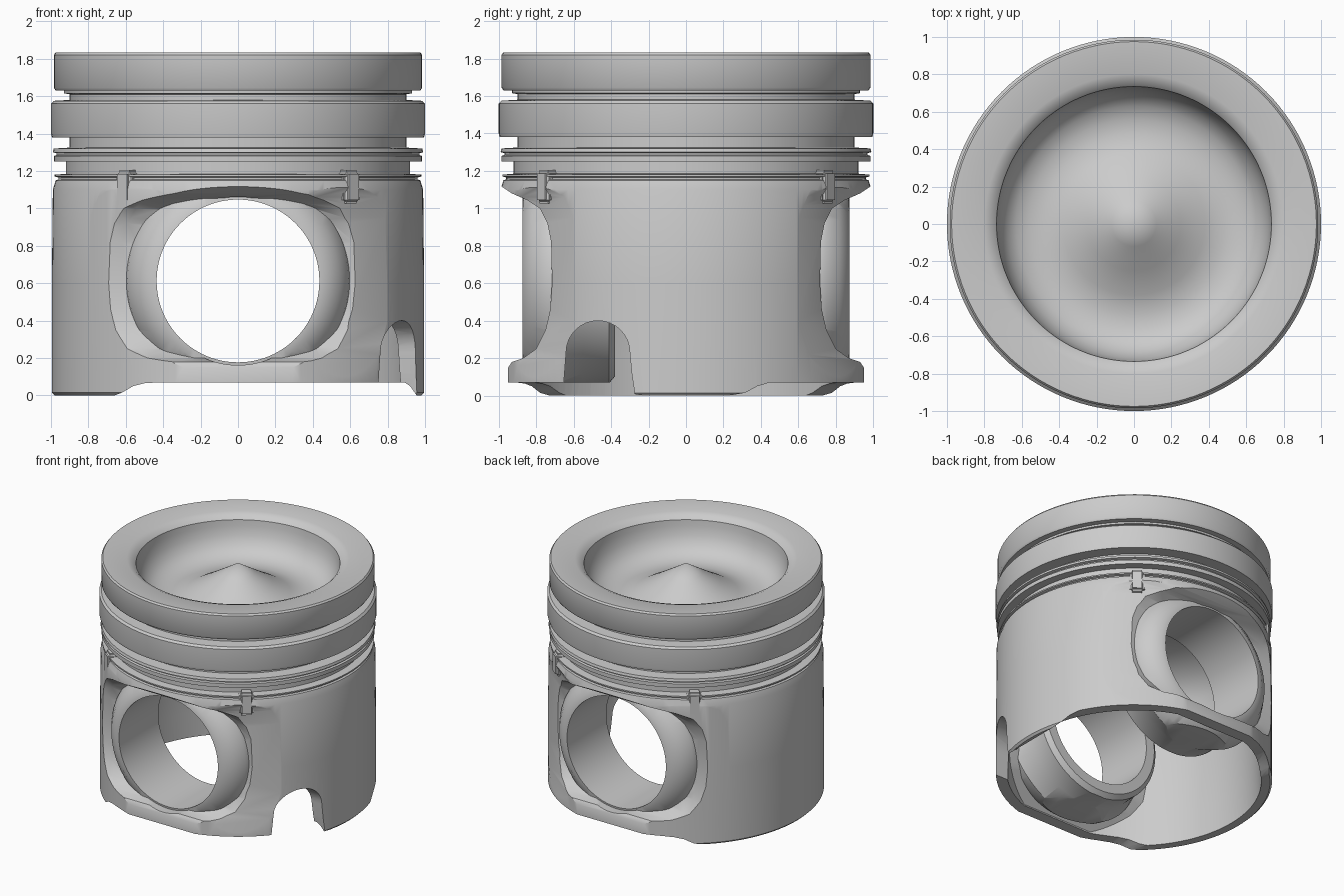
import bpy, bmesh, math
from mathutils import Matrix, Vector

if "Cube" in bpy.data.objects:
    bpy.data.objects.remove(bpy.data.objects["Cube"])


def finish(name, bm):
    bmesh.ops.recalc_face_normals(bm, faces=bm.faces)
    me = bpy.data.meshes.new(name)
    bm.to_mesh(me)
    bm.free()
    ob = bpy.data.objects.new(name, me)
    bpy.context.collection.objects.link(ob)
    return ob


def lathe(name, pts, steps=128, matrix=Matrix(), closed=False):
    """Revolve (radius, height) points around z."""
    bm = bmesh.new()
    vs = [bm.verts.new((r, 0, z)) for r, z in pts]
    es = [bm.edges.new(p) for p in zip(vs, vs[1:] + (vs[:1] if closed else []))]
    bmesh.ops.spin(bm, geom=vs + es, axis=(0, 0, 1), cent=(0, 0, 0),
                   angle=2 * math.pi, steps=steps, use_merge=False)
    bmesh.ops.remove_doubles(bm, verts=bm.verts, dist=1e-4)
    bm.transform(matrix)
    return finish(name, bm)


def prism(name, pts, axis, a, b, matrix=Matrix()):
    """Extrude a polygon along x (points are y,z) or y (points are x,z)."""
    bm = bmesh.new()
    place = (lambda p: (a, p[0], p[1])) if axis == 'x' else (lambda p: (p[0], a, p[1]))
    face = bm.faces.new([bm.verts.new(place(p)) for p in pts])
    ext = bmesh.ops.extrude_face_region(bm, geom=[face])
    shift = Vector((b - a, 0, 0)) if axis == 'x' else Vector((0, b - a, 0))
    bmesh.ops.translate(bm, vec=shift,
                        verts=[v for v in ext['geom'] if isinstance(v, bmesh.types.BMVert)])
    bm.transform(matrix)
    return finish(name, bm)


def boolean(target, other, op):
    mod = target.modifiers.new(op, 'BOOLEAN')
    mod.operation, mod.solver, mod.object = op, 'EXACT', other
    bpy.context.view_layer.objects.active = target
    bpy.ops.object.modifier_apply(modifier=mod.name)
    bpy.data.objects.remove(other)


# Crown, ring grooves, skirt and combustion bowl in one profile
piston = lathe("piston_body", [
    (0, 0), (0.98, 0), (0.995, 0.015), (0.995, 0.6), (0.99, 1.1), (0.975, 1.15),
    (0.96, 1.155), (0.96, 1.165), (0.98, 1.17), (0.98, 1.18), (0.92, 1.185), (0.92, 1.25),
    (0.985, 1.25), (0.985, 1.28), (0.97, 1.285), (0.97, 1.295), (0.99, 1.3), (0.985, 1.32),
    (0.90, 1.325), (0.90, 1.38), (0.995, 1.38), (1.0, 1.40), (1.0, 1.56), (0.985, 1.575),
    (0.90, 1.58), (0.90, 1.61), (0.93, 1.615), (0.93, 1.63), (0.975, 1.63), (0.985, 1.645),
    (0.985, 1.82), (0.975, 1.833), (0.80, 1.825), (0.76, 1.81), (0.735, 1.785),
    (0.73, 1.74), (0.715, 1.67), (0.68, 1.605), (0.63, 1.56), (0.56, 1.535), (0.48, 1.53),
    (0.38, 1.555), (0.25, 1.63), (0.12, 1.71), (0, 1.785)])

# Recessed side panels, front and back
panel = [(1.2, 1.12), (0.99, 1.12), (0.93, 1.08), (0.85, 1.045), (0.78, 1.0), (0.74, 0.92),
         (0.72, 0.82), (0.715, 0.6), (0.725, 0.46), (0.75, 0.35), (0.80, 0.25), (0.87, 0.2),
         (0.93, 0.18), (0.95, 0.15), (0.955, -0.1), (1.2, -0.1)]
for s in (-1, 1):
    boolean(piston, prism("panel_cutter", [(s * y, z) for y, z in panel], 'x', -1.2, 1.2),
            'DIFFERENCE')

# Flats where the skirt runs into the panels
flat = [(1.2, 1.12), (0.99, 1.12), (0.96, 1.06), (0.945, 0.95), (0.945, 0.4), (0.965, 0.22),
        (1.0, 0.08), (1.2, 0.08)]
for deg in (55, 125, 235, 305):
    boolean(piston, prism("flat_cutter", flat, 'y', -0.6, 0.6,
                          Matrix.Rotation(math.radians(deg), 4, 'Z')), 'DIFFERENCE')

# Hollow underside, narrowed between the panels
cavity = lathe("cavity", [(0, -0.1), (0.92, -0.1), (0.91, 0.2), (0.89, 0.9), (0.84, 1.1),
                          (0.72, 1.24), (0.5, 1.32), (0, 1.35)])
half = [(0.87, -0.2), (0.86, 0.08), (0.79, 0.16), (0.71, 0.25), (0.65, 0.36), (0.63, 0.5),
        (0.63, 1.5)]
boolean(cavity, prism("cavity_limit", half + [(-y, z) for y, z in reversed(half)],
                      'x', -1.2, 1.2), 'INTERSECT')
boolean(piston, cavity, 'DIFFERENCE')

# Opening through the walls, then ring-shaped pin bosses set into it
opening = lathe("bore_cutter", [(0, -1.3), (0.45, -1.3), (0.45, 1.3), (0, 1.3)], 96,
                Matrix.Translation((0, 0, 0.612)) @ Matrix.Rotation(math.pi / 2, 4, 'X'))
boolean(piston, opening, 'DIFFERENCE')
for s in (-1, 1):
    place = Matrix.Translation((0, 0, 0.612)) @ Matrix.Rotation(-s * math.pi / 2, 4, 'X')
    boss = lathe("pin_boss", [(0.435, 0.38), (0.51, 0.38), (0.545, 0.41), (0.55, 0.55),
                              (0.605, 0.68), (0.59, 0.75), (0.54, 0.82), (0.475, 0.868),
                              (0.435, 0.874)], 96, place, closed=True)
    boolean(piston, boss, 'UNION')

# Small lugs under the oil ring
for sx in (-1, 1):
    for sy in (-1, 1):
        bm = bmesh.new()
        bmesh.ops.create_cube(bm, size=1, matrix=Matrix.Diagonal((0.11, 0.16, 0.18, 1)))
        bmesh.ops.bevel(bm, geom=bm.edges[:], offset=0.02, segments=3, affect='EDGES')
        bm.transform(Matrix.Translation((sx * 0.57, sy * 0.712, 1.115))
                     @ Matrix.Rotation(-sx * sy * 0.67, 4, 'Z'))
        boolean(piston, finish("lug", bm), 'UNION')

# Raised lower edge, leaving the long skirt tongues
boolean(piston, prism("edge_cutter", [(-0.69, -0.2), (-0.66, 0.0), (-0.62, 0.015), (-0.56, 0.05),
                                      (-0.50, 0.065), (-0.42, 0.07), (0.89, 0.07), (0.92, 0.05),
                                      (0.955, 0.0), (0.96, -0.2)], 'y', -1.2, 1.2), 'DIFFERENCE')

# Arched cooling-jet notch in the right skirt
arch = [(-0.47 + 0.17 * math.cos(a), 0.23 + 0.17 * math.sin(a))
        for a in (math.pi * i / 16 for i in range(17))]
boolean(piston, prism("notch_cutter", [(-0.27, -0.1), (-0.275, 0.02), (-0.29, 0.12)] + arch
                      + [(-0.65, 0.1), (-0.66, -0.1)], 'x', 0.62, 1.2), 'DIFFERENCE')

# Smooth shading with sharp machined edges
bpy.ops.object.select_all(action='DESELECT')
piston.select_set(True)
bpy.context.view_layer.objects.active = piston
bpy.ops.object.shade_smooth_by_angle(angle=math.radians(35))
